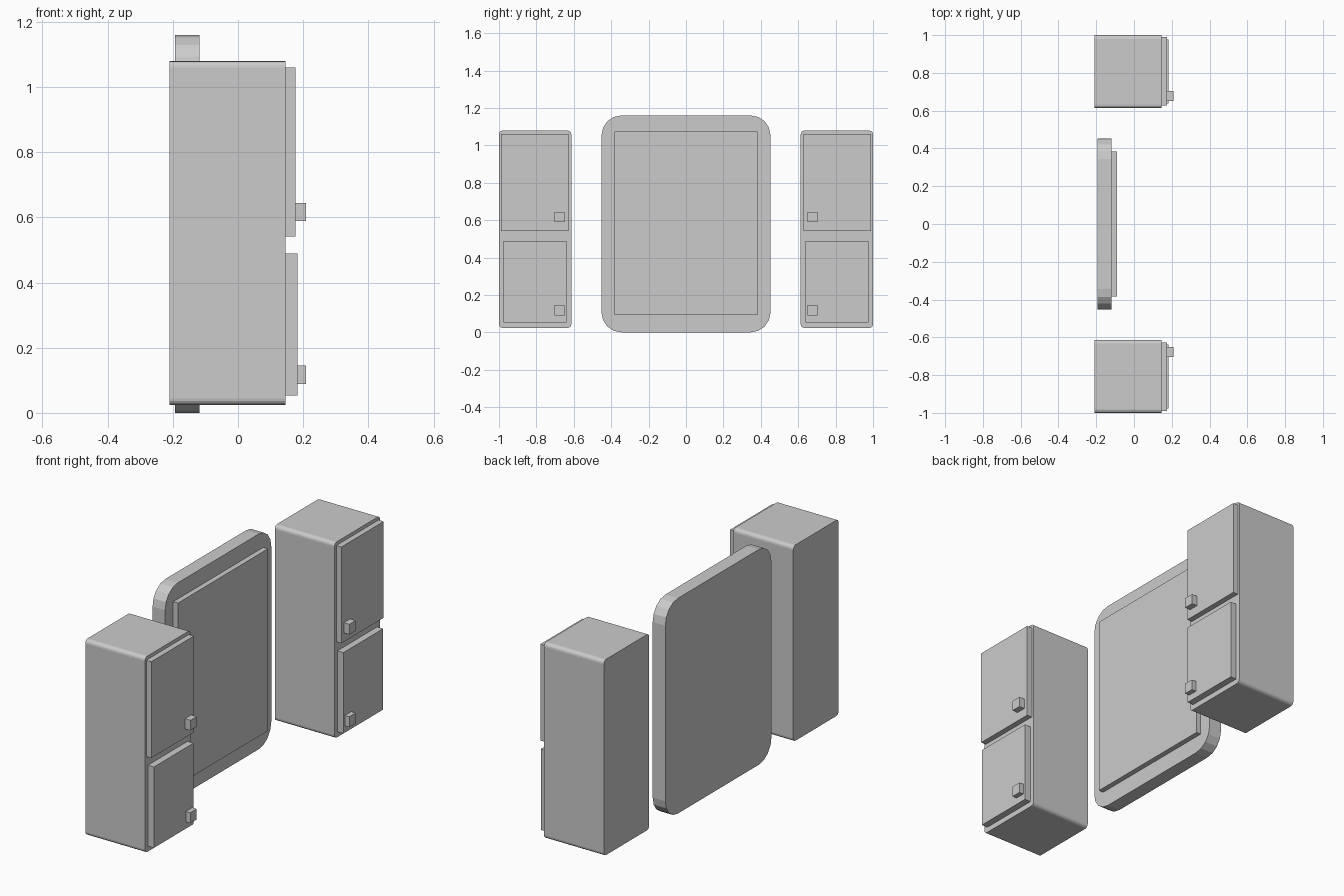
import bpy, bmesh

if "Cube" in bpy.data.objects:
    bpy.data.objects.remove(bpy.data.objects["Cube"])


def box(name, x, y, z, radius=0.0, segments=4):
    """Box from (min, max) ranges; radius rounds the four edges running along x."""
    bm = bmesh.new()
    bmesh.ops.create_cube(bm, size=1)
    for v in bm.verts:
        v.co = [r[0] if c < 0 else r[1] for c, r in zip(v.co, (x, y, z))]
    if radius:
        edges = [e for e in bm.edges
                 if abs(e.verts[0].co.x - e.verts[1].co.x) > 1e-4]
        bmesh.ops.bevel(bm, geom=edges, offset=radius, segments=segments,
                        profile=0.5, affect='EDGES')
    bmesh.ops.recalc_face_normals(bm, faces=bm.faces)
    mesh = bpy.data.meshes.new(name)
    bm.to_mesh(mesh)
    bm.free()
    obj = bpy.data.objects.new(name, mesh)
    bpy.context.collection.objects.link(obj)
    return obj


# Central rounded board with raised front panel
box("board", (-0.193, -0.118), (-0.452, 0.452), (0, 1.16), 0.107, 4)
box("board_panel", (-0.118, -0.09), (-0.383, 0.383), (0.092, 1.073))

# Two mirrored cabinets with doors and knobs
parts = [
    ("cabinet_body", (-0.21, 0.146), (0.613, 1.0), (0.024, 1.079), 0.02),
    ("upper_door", (0.146, 0.176), (0.628, 0.989), (0.541, 1.06), 0),
    ("lower_door", (0.146, 0.182), (0.638, 0.976), (0.053, 0.489), 0),
    ("upper_knob", (0.176, 0.209), (0.65, 0.704), (0.589, 0.644), 0),
    ("lower_knob", (0.182, 0.209), (0.65, 0.704), (0.089, 0.146), 0),
]
for label, s in (("left", -1), ("right", 1)):
    for name, x, y, z, r in parts:
        box(f"{label}_{name}", x, sorted((s * y[0], s * y[1])), z, r)
